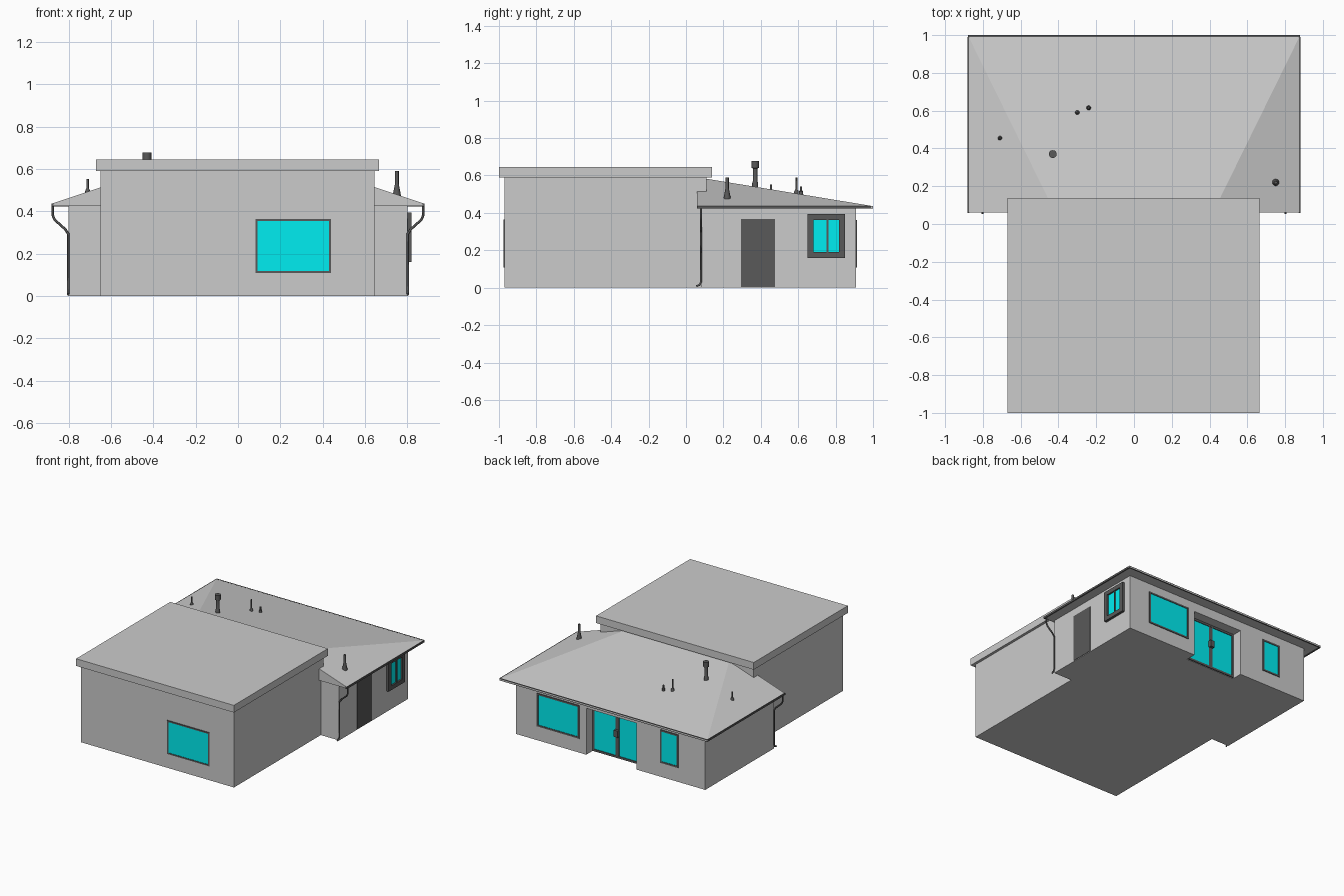
import bpy, bmesh, math

if "Cube" in bpy.data.objects:
    bpy.data.objects.remove(bpy.data.objects["Cube"])


def material(name, rgb):
    m = bpy.data.materials.new(name)
    m.diffuse_color = (*rgb, 1)
    m.use_nodes = True
    m.node_tree.nodes["Principled BSDF"].inputs["Base Color"].default_value = m.diffuse_color
    return m


GLASS = material("glass", (0.0, 0.85, 0.88))
DARK = material("dark_trim", (0.1, 0.1, 0.1))


def add_mesh(name, bm, mat=None):
    bmesh.ops.recalc_face_normals(bm, faces=bm.faces)
    me = bpy.data.meshes.new(name)
    bm.to_mesh(me)
    bm.free()
    ob = bpy.data.objects.new(name, me)
    bpy.context.collection.objects.link(ob)
    if mat:
        me.materials.append(mat)
    return ob


def box(name, x, y, z, mat=None):
    bm = bmesh.new()
    bmesh.ops.create_cube(bm, size=1)
    for v in bm.verts:
        v.co = [a[0] + (c + 0.5) * (a[1] - a[0]) for a, c in zip((x, y, z), v.co)]
    return add_mesh(name, bm, mat)


def prism(name, outline, z0, z1):
    bm = bmesh.new()
    f = bm.faces.new([bm.verts.new((x, y, z0)) for x, y in outline])
    top = bmesh.ops.extrude_face_region(bm, geom=[f], use_keep_orig=True)["geom"]
    for v in top:
        if isinstance(v, bmesh.types.BMVert):
            v.co.z = z1
    return add_mesh(name, bm)


def lathe(name, x, y, profile, n=12):
    bm = bmesh.new()
    rings = [[bm.verts.new((x + r * math.cos(2 * math.pi * i / n),
                            y + r * math.sin(2 * math.pi * i / n), z)) for i in range(n)]
             for r, z in profile]
    for a, b in zip(rings, rings[1:]):
        for i in range(n):
            bm.faces.new((a[i], a[(i + 1) % n], b[(i + 1) % n], b[i]))
    bm.faces.new(rings[0])
    bm.faces.new(rings[-1])
    ob = add_mesh(name, bm, DARK)
    bpy.context.view_layer.objects.active = ob
    ob.select_set(True)
    bpy.ops.object.shade_smooth_by_angle(angle=math.radians(40))
    ob.select_set(False)


def window(name, axis, wall, u, z, border, proud, mullions=()):
    """Framed pane on a wall; axis is the wall normal (0=x, 1=y), proud is signed."""
    def part(label, uu, zz, depth, mat):
        d = sorted((wall - proud, wall + depth))
        box(name + label, *((d, uu) if axis == 0 else (uu, d)), zz, mat)
    b = border
    part("_glass", (u[0] + b, u[1] - b), (z[0] + b, z[1] - b), proud * 0.4, GLASS)
    part("_sill", u, (z[0], z[0] + b), proud, DARK)
    part("_head", u, (z[1] - b, z[1]), proud, DARK)
    part("_jamb_a", (u[0], u[0] + b), (z[0] + b, z[1] - b), proud, DARK)
    part("_jamb_b", (u[1] - b, u[1]), (z[0] + b, z[1] - b), proud, DARK)
    for i, (m, w) in enumerate(mullions):
        part(f"_mullion_{i}", (m - w, m + w), (z[0] + b, z[1] - b), proud * 0.8, DARK)


# Front block with flat roof slab
box("front_block", (-0.65, 0.645), (-0.97, 0.11), (0, 0.59))
box("flat_roof", (-0.67, 0.665), (-1.0, 0.138), (0.59, 0.645))

# Rear block with a porch recess in the back wall
prism("rear_block", [(-0.8, 0.08), (0.8, 0.08), (0.8, 0.91), (0.207, 0.91),
                     (0.207, 0.83), (-0.217, 0.83), (-0.217, 0.91), (-0.8, 0.91)], 0, 0.43)
box("porch_header", (-0.217, 0.207), (0.83, 0.91), (0.355, 0.43))

# Hip roof running into the front block
bm = bmesh.new()
lo = [bm.verts.new((x, y, 0.426)) for x, y in ((-.88, .06), (.88, .06), (.88, 1), (-.88, 1))]
hi = [bm.verts.new((x, y, 0.436)) for x, y in ((-.88, .06), (.88, .06), (.88, 1), (-.88, 1))]
top = [bm.verts.new((x, y, 0.583)) for x, y in ((-.44, .06), (.44, .06), (.44, .105), (-.44, .105))]
bm.faces.new(lo)
bm.faces.new(top)
for i in range(4):
    j = (i + 1) % 4
    bm.faces.new((lo[i], lo[j], hi[j], hi[i]))
    bm.faces.new((hi[i], hi[j], top[j], top[i]))
add_mesh("hip_roof", bm)

# Gutters and downspouts
box("gutter_back", (-0.88, 0.88), (0.99, 1.0), (0.423, 0.438), DARK)
for s, side in ((-1, "left"), (1, "right")):
    box("gutter_" + side, sorted((s * 0.87, s * 0.881)), (0.058, 0.99), (0.423, 0.438), DARK)
    cu = bpy.data.curves.new("downspout_" + side, "CURVE")
    cu.dimensions = "3D"
    cu.bevel_depth = 0.006
    cu.bevel_resolution = 1
    cu.use_fill_caps = True
    path = [(.874, .08, .43), (.874, .08, .38), (.865, .08, .36), (.815, .08, .315),
            (.802, .08, .295), (.802, .08, .03), (.802, .072, .015), (.802, .055, .008)]
    sp = cu.splines.new("POLY")
    sp.points.add(len(path) - 1)
    for p, (x, y, z) in zip(sp.points, path):
        p.co = (s * x, y, z, 1)
    ob = bpy.data.objects.new("downspout_" + side, cu)
    bpy.context.collection.objects.link(ob)
    cu.materials.append(DARK)
    bpy.context.view_layer.objects.active = ob
    ob.select_set(True)
    bpy.ops.object.convert(target="MESH")
    bpy.ops.object.select_all(action="DESELECT")

# Windows
window("front_window", 1, -0.97, (0.082, 0.44), (0.108, 0.365), 0.011, -0.005)
window("back_window_wide", 1, 0.91, (0.263, 0.624), (0.108, 0.362), 0.013, 0.005)
window("back_window_narrow", 1, 0.91, (-0.575, -0.42), (0.108, 0.362), 0.013, 0.005)
window("side_window", 0, 0.8, (0.65, 0.85), (0.16, 0.395), 0.032, 0.02, [(0.757, 0.005)])

# Side door, and glazed double door in the recess
box("side_door", (0.79, 0.803), (0.295, 0.475), (0.005, 0.367), DARK)
window("patio_door", 1, 0.83, (-0.215, 0.205), (0.003, 0.354), 0.016, 0.008, [(-0.005, 0.014)])
box("patio_door_handle", (-0.022, 0.012), (0.83, 0.857), (0.17, 0.22), DARK)

# Roof flues and vent pipes
lathe("large_flue", -0.43, 0.37, [(.016, .52), (.016, .56), (.012, .57), (.012, .638),
                                  (.021, .64), (.021, .678)])
lathe("right_flue", 0.75, 0.22, [(.02, .45), (.018, .485), (.009, .53), (.009, .59)])
lathe("left_vent", -0.71, 0.455, [(.012, .47), (.011, .5), (.006, .51), (.006, .552)])
lathe("tall_vent", -0.30, 0.59, [(.013, .48), (.011, .518), (.005, .525), (.005, .59)])
lathe("short_vent", -0.24, 0.615, [(.013, .48), (.011, .515), (.006, .52), (.006, .54)])
